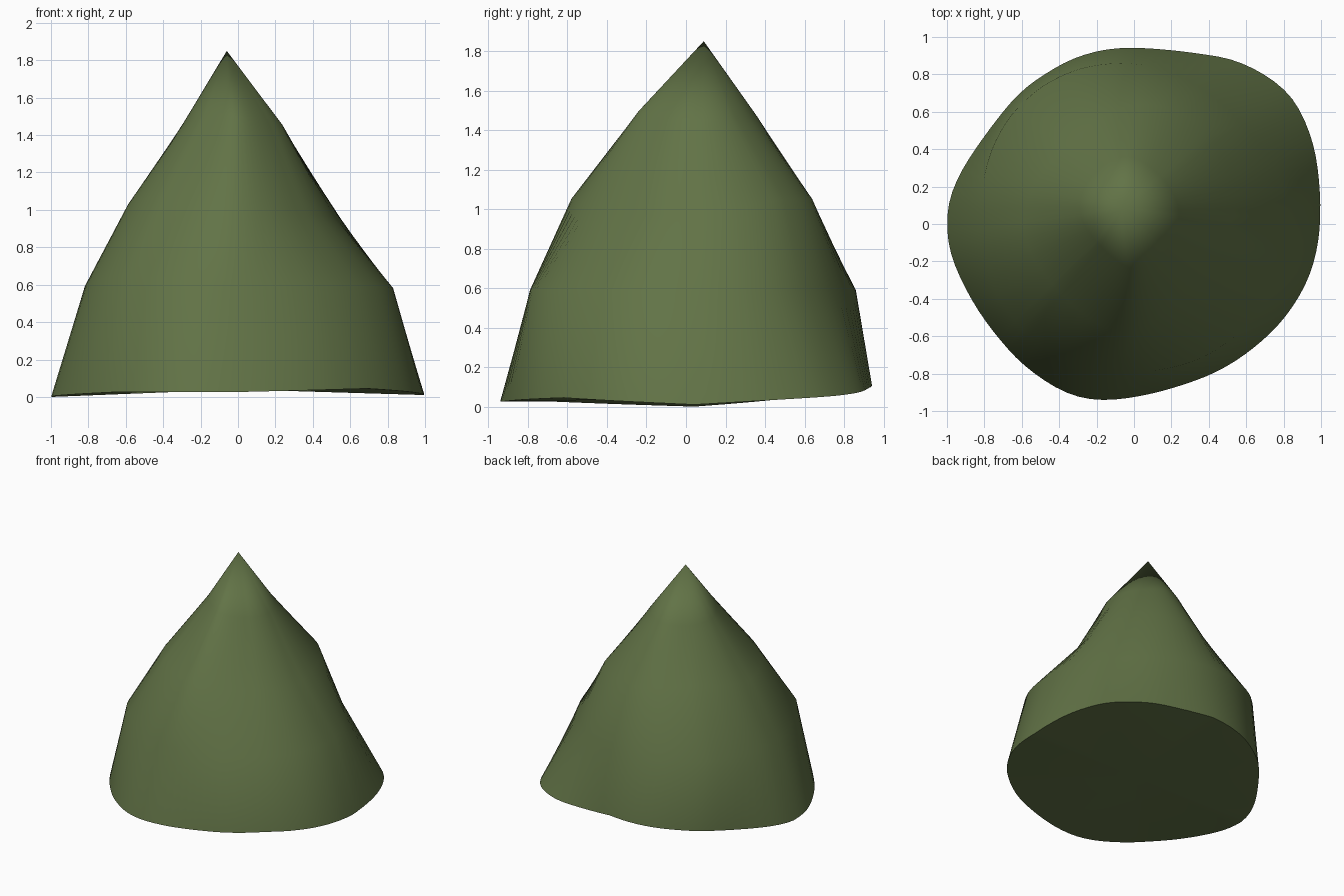
import bpy, bmesh, math
from mathutils import Vector

if "Cube" in bpy.data.objects:
    bpy.data.objects.remove(bpy.data.objects["Cube"])

N = 96  # points around each ring


def cyclic(vals, t):
    """Interpolate 8 values spaced every 45 degrees."""
    f = t / (2 * math.pi) * 8
    i = int(f)
    u = f - i
    return vals[i % 8] * (1 - u) + vals[(i + 1) % 8] * u


def smooth(corners, steps=8):
    """Round a closed polygon, keeping its edge midpoints."""
    pts = []
    for i, c in enumerate(corners):
        m0 = (corners[i - 1] + c) / 2
        m1 = (c + corners[(i + 1) % len(corners)]) / 2
        for k in range(steps):
            t = k / steps
            pts.append(m0 * (1 - t) ** 2 + c * 2 * t * (1 - t) + m1 * t * t)
    return pts


def rounded(h):
    """Rounded outline touching 8 tangent lines at distances h, every 45 degrees."""
    corners = []
    s = math.sin(math.pi / 4)
    for i in range(8):
        a, b = i * math.pi / 4, (i + 1) * math.pi / 4
        p, q = h[i], h[(i + 1) % 8]
        corners.append(Vector(((p * math.sin(b) - q * math.sin(a)) / s,
                               (q * math.cos(a) - p * math.cos(b)) / s)))
    return smooth(corners)


def resample(poly, heights):
    """Cast N rays from the outline's middle so that all rings line up."""
    c = sum(poly, Vector((0, 0))) / len(poly)
    ring = []
    for k in range(N):
        t = 2 * math.pi * k / N
        d = Vector((math.cos(t), math.sin(t)))
        best = 0
        for i, p in enumerate(poly):
            e = p - poly[i - 1]
            w = poly[i - 1] - c
            det = d.x * e.y - d.y * e.x
            if abs(det) < 1e-9:
                continue
            r = (w.x * e.y - w.y * e.x) / det
            u = (w.x * d.y - w.y * d.x) / det
            if -1e-6 <= u <= 1 + 1e-6:
                best = max(best, r)
        p = c + d * best
        ring.append((p.x, p.y, cyclic(heights, t)))
    return ring


# Uneven outline of the foot
foot = [Vector(p) for p in (
    (1, .08), (.985, .3), (.95, .47), (.86, .67), (.72, .79), (.54, .88),
    (.36, .91), (.2, .93), (0, .945), (-.16, .935), (-.32, .89), (-.45, .82),
    (-.61, .71), (-.75, .54), (-.92, .3), (-1, .11), (-1, -.09), (-.95, -.25),
    (-.84, -.46), (-.71, -.63), (-.59, -.76), (-.41, -.885), (-.27, -.935),
    (-.12, -.945), (.1, -.91), (.36, -.83), (.53, -.745), (.69, -.625),
    (.82, -.49), (.93, -.31), (.985, -.12))]

# Rings from the foot up
rings = [
    resample(smooth(foot, 3), (.01, .055, .11, .06, 0, .025, .027, .045)),
    resample(rounded((.83, .79, .86, .88, .82, .82, .79, .81)),
             (.58, .59, .59, .60, .59, .65, .59, .60)),
    resample(rounded((.53, .62, .64, .55, .59, .54, .58, .46)),
             (.96, 1.05, 1.05, 1.07, 1.02, 1.08, 1.05, .98)),
    resample(rounded((.24, .28, .36, .34, .29, .21, .24, .22)),
             (1.45, 1.46, 1.47, 1.46, 1.47, 1.5, 1.5, 1.46)),
]

# Foliage cone: lofted sides, pointed tip, closed underside
bm = bmesh.new()
loops = [[bm.verts.new(p) for p in r] for r in rings]
tip = bm.verts.new((-.06, .09, 1.85))
under = bm.verts.new((0, 0, .04))
for k in range(N):
    j = (k + 1) % N
    for lo, hi in zip(loops, loops[1:]):
        bm.faces.new((lo[k], lo[j], hi[j], hi[k]))
    bm.faces.new((loops[-1][k], loops[-1][j], tip))
    bm.faces.new((loops[0][j], loops[0][k], under))

mesh = bpy.data.meshes.new("foliage_cone")
bm.to_mesh(mesh)
bm.free()
green = bpy.data.materials.new("olive green")
green.diffuse_color = (.122, .172, .062, 1)
green.use_nodes = True
green.node_tree.nodes["Principled BSDF"].inputs["Base Color"].default_value = green.diffuse_color
mesh.materials.append(green)
cone = bpy.data.objects.new("foliage_cone", mesh)
bpy.context.collection.objects.link(cone)

# Smooth sides with a sharp rim
bpy.context.view_layer.objects.active = cone
cone.select_set(True)
bpy.ops.object.shade_smooth_by_angle(angle=math.radians(60))
